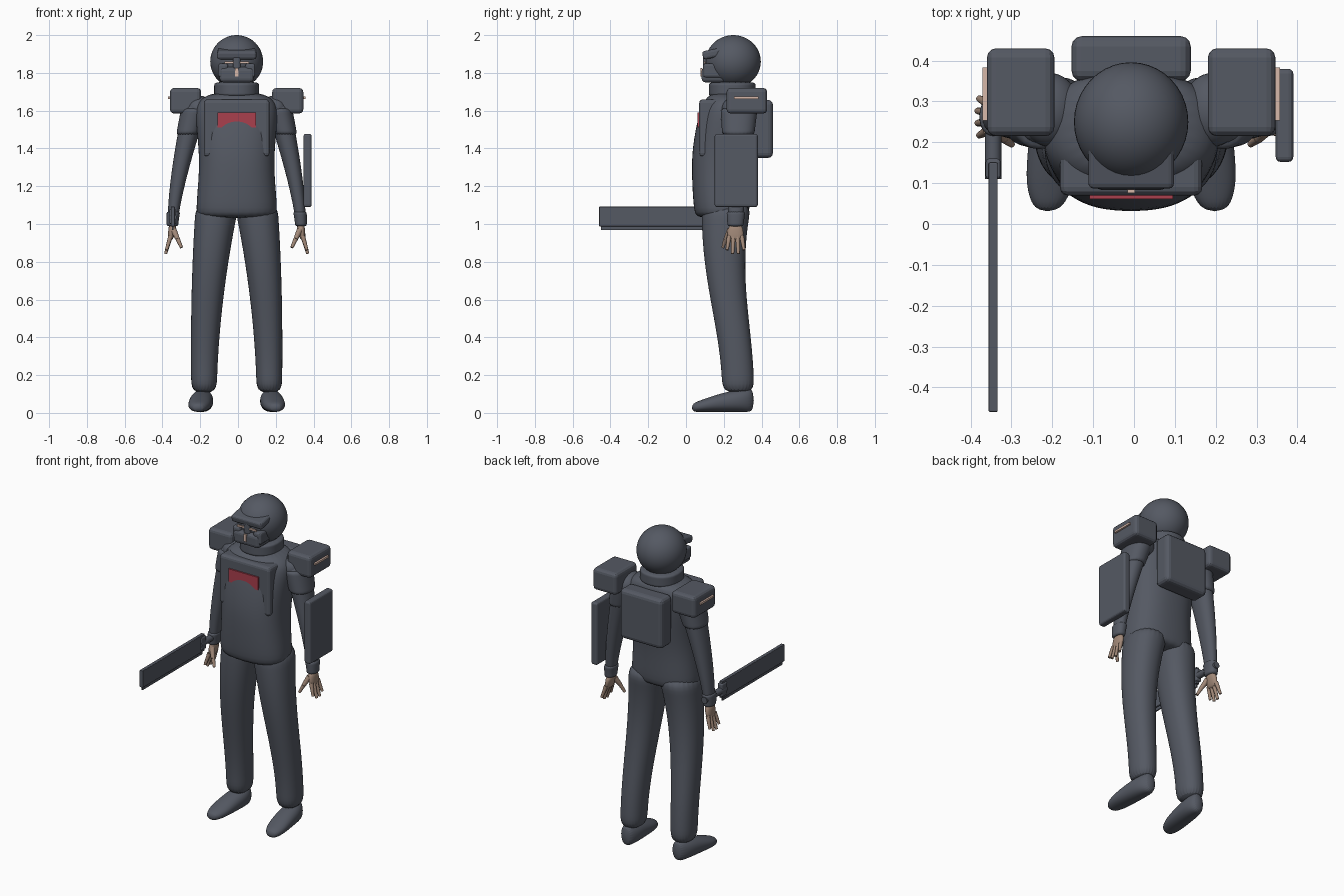
import bpy, bmesh, math
from mathutils import Vector

default_cube = bpy.data.objects.get("Cube")
if default_cube:
    bpy.data.objects.remove(default_cube, do_unlink=True)

MIDDLE = -0.007  # symmetry plane of the figure
LEFT, RIGHT = 1, -1


def material(name, red, green, blue):
    colour = (red, green, blue, 1)
    mat = bpy.data.materials.new(name)
    mat.use_nodes = True
    mat.diffuse_color = colour
    mat.node_tree.nodes["Principled BSDF"].inputs["Base Color"].default_value = colour
    return mat


SLATE = material("slate_grey", 0.09, 0.1, 0.125)
TAN = material("tan_skin", 0.36, 0.25, 0.19)
PALE = material("pale_skin", 0.68, 0.48, 0.4)
RED = material("badge_red", 0.4, 0.05, 0.075)


def finish(name, bm, mat, smooth=True):
    bmesh.ops.recalc_face_normals(bm, faces=bm.faces)
    mesh = bpy.data.meshes.new(name)
    bm.to_mesh(mesh)
    bm.free()
    mesh.materials.append(mat)
    part = bpy.data.objects.new(name, mesh)
    bpy.context.collection.objects.link(part)
    if smooth:
        bpy.ops.object.select_all(action="DESELECT")
        part.select_set(True)
        bpy.context.view_layer.objects.active = part
        bpy.ops.object.shade_smooth_by_angle(angle=math.radians(50))
    return part


def place(side, offset, y, z):
    """Point at a distance from the symmetry plane, on the given side."""
    return Vector((MIDDLE + side * offset, y, z))


def box(name, x, y, z, side=LEFT, mat=SLATE, bevel=0, tilt=0):
    """Box from its ranges, with optional rounded edges."""
    bm = bmesh.new()
    bmesh.ops.create_cube(bm, size=1)
    bmesh.ops.scale(bm, vec=[high - low for low, high in (x, y, z)], verts=bm.verts)
    part = finish(name, bm, mat, smooth=False)
    part.location = place(side, sum(x) / 2, sum(y) / 2, sum(z) / 2)
    part.rotation_euler.x = tilt
    if bevel:
        rounding = part.modifiers.new("rounded_edges", "BEVEL")
        rounding.width, rounding.segments = bevel, 3


def plate(name, half_width, y, z, **options):
    """Box centred on the symmetry plane."""
    box(name, (-half_width, half_width), y, z, **options)


def loft(name, rings, side=LEFT, mat=SLATE, lengthwise=False, power=2.2, sides=24):
    """Skin over rings of (station, offset, other centre, half width, other half)."""
    bm = bmesh.new()
    loops = []
    for station, offset, centre, width, depth in rings:
        loop = []
        for i in range(sides):
            c, s = math.cos(math.tau * i / sides), math.sin(math.tau * i / sides)
            x = offset + width * math.copysign(abs(c) ** (2 / power), c)
            other = centre + depth * math.copysign(abs(s) ** (2 / power), s)
            y, z = (station, other) if lengthwise else (other, station)
            loop.append(bm.verts.new(place(side, x, y, z)))
        loops.append(loop)
    for lower, upper in zip(loops, loops[1:]):
        for i in range(sides):
            bm.faces.new((lower[i - 1], lower[i], upper[i], upper[i - 1]))
    bm.faces.new(loops[0])
    bm.faces.new(loops[-1])
    part = finish(name, bm, mat)
    soften = part.modifiers.new("soften", "SUBSURF")
    soften.levels = soften.render_levels = 2


def stations(start, stop, steps):
    return [start + (stop - start) * i / steps for i in range(steps + 1)]


def ball(name, centre, radii):
    bm = bmesh.new()
    bmesh.ops.create_uvsphere(bm, u_segments=40, v_segments=24, radius=1)
    bmesh.ops.scale(bm, vec=radii, verts=bm.verts)
    finish(name, bm, SLATE).location = centre


def rod(name, start, end, radius, end_radius, mat):
    axis = end - start
    bm = bmesh.new()
    bmesh.ops.create_cone(bm, cap_ends=True, segments=12, radius1=radius,
                          radius2=end_radius, depth=axis.length)
    part = finish(name, bm, mat)
    part.location = (start + end) / 2
    part.rotation_euler = axis.to_track_quat("Z", "Y").to_euler()


# Cross-section rules for the limbs
def arm_ring(z, grow=1.0):
    t = max(0, (z - 1) / 0.65)
    return z, 0.34 - 0.13 * t ** 1.4, 0.262 + 0.02 * t, grow * (0.026 + 0.042 * t), grow * (0.036 + 0.055 * t)


def leg_ring(z):
    t = z - 0.1
    sway = 0.037 * math.cos(math.pi * t / 0.8)
    return z, 0.173 - 0.07 * t * t, 0.24 + sway, 0.068 + 0.047 * t ** 1.5, 0.085 + 0.047 * t * t


def shoe_ring(y):
    t = (y - 0.03) / 0.33
    half_height = 0.022 + 0.04 * math.sin(t * math.pi / 2)
    half_width = 0.03 + 0.032 * (1 - (2 * t - 1) ** 4)
    return y, 0.205 - 0.03 * t, half_height + 0.005, half_width, half_height


# Shirt: height, half width, front and back
shirt = [(1.03, 0.2, 0.06, 0.32), (1.06, 0.22, 0.04, 0.34), (1.25, 0.2, 0.03, 0.34), (1.4, 0.2, 0.03, 0.36),
         (1.6, 0.225, 0.07, 0.38), (1.66, 0.2, 0.1, 0.37), (1.7, 0.12, 0.14, 0.36)]
loft("shirt", [(z, 0, (front + back) / 2, width, (back - front) / 2) for z, width, front, back in shirt],
     power=2.4, sides=28)

# Collar and helmet
loft("collar", [(z, 0, 0.245, 0.12, 0.125) for z in stations(1.67, 1.755, 4)])
ball("helmet", place(LEFT, 0, 0.25, 1.86), (0.14, 0.146, 0.14))

# Face: brow visor, breathing mask and nose
plate("visor", 0.105, (0.087, 0.2), (1.88, 1.925), bevel=0.014, tilt=0.2)
plate("mask", 0.09, (0.083, 0.21), (1.75, 1.83), bevel=0.02)
plate("nose_bridge", 0.02, (0.09, 0.16), (1.82, 1.89), bevel=0.01)
plate("nose_strip", 0.009, (0.076, 0.085), (1.78, 1.825), mat=PALE)

# Chest rig, badge and backpack
plate("chest_plate", 0.174, (0.07, 0.2), (1.47, 1.66), bevel=0.02)
plate("badge", 0.102, (0.061, 0.07), (1.51, 1.59), mat=RED)
plate("backpack", 0.146, (0.35, 0.46), (1.35, 1.657), bevel=0.025)

for side, label in ((LEFT, "left_"), (RIGHT, "right_")):
    # Face details
    box(label + "cheek_guard", (0.045, 0.098), (0.09, 0.2), (1.775, 1.85), side, bevel=0.014)
    box(label + "eye_slit", (0.018, 0.065), (0.094, 0.103), (1.851, 1.861), side, mat=PALE)

    # Chest strap and shoulder box with its pale strip
    box(label + "chest_strap", (0.118, 0.174), (0.07, 0.2), (1.357, 1.655), side, bevel=0.018)
    box(label + "shoulder_box", (0.188, 0.353), (0.215, 0.43), (1.585, 1.72), side, bevel=0.022)
    box(label + "shoulder_strip", (0.34, 0.364), (0.253, 0.383), (1.662, 1.674), side, mat=PALE)

    # Arm, sleeve and glove
    ball(label + "shoulder", place(side, 0.2, 0.28, 1.61), (0.075, 0.09, 0.07))
    loft(label + "arm", [arm_ring(z) for z in stations(1.65, 1, 8)], side)
    loft(label + "sleeve", [arm_ring(z, grow=1.13) for z in stations(1.62, 1.465, 5)], side)
    loft(label + "glove_cuff", [arm_ring(z, grow=1.2) for z in stations(1.07, 0.985, 4)], side)

    # Leg and shoe
    loft(label + "trouser_leg", [leg_ring(z) for z in stations(1.12, 0.1, 10)], side)
    loft(label + "shoe", [shoe_ring(y) for y in stations(0.03, 0.36, 7)], side, lengthwise=True)

    # Hand with spread fingers
    loft(label + "palm", [(1, 0.338, 0.262, 0.022, 0.034), (0.96, 0.343, 0.262, 0.02, 0.044),
                          (0.91, 0.352, 0.262, 0.013, 0.04)], side, mat=TAN)
    for i in range(4):
        spread = i - 1.5
        knuckle = place(side, 0.35, 0.262 + 0.022 * spread, 0.935)
        tip = place(side, 0.378 - 0.004 * abs(spread), 0.262 + 0.03 * spread, 0.84 + 0.01 * spread ** 2)
        rod(f"{label}finger_{i + 1}", knuckle, tip, 0.0125, 0.008, TAN)
    thumb_joint = place(side, 0.312, 0.21, 0.92)
    rod(label + "thumb_base", place(side, 0.335, 0.235, 0.97), thumb_joint, 0.017, 0.012, TAN)
    rod(label + "thumb_tip", thumb_joint, place(side, 0.292, 0.195, 0.875), 0.012, 0.008, TAN)

# Left forearm shield
box("shield", (0.354, 0.397), (0.152, 0.38), (1.09, 1.477), bevel=0.012)

# Right hand blade with its grip
rod("blade_grip", place(RIGHT, 0.338, 0.11, 1.035), place(RIGHT, 0.338, 0.315, 1.035), 0.02, 0.02, SLATE)
box("blade_guard", (0.32, 0.356), (0.11, 0.16), (1, 1.08), RIGHT, bevel=0.008)
box("blade", (0.327, 0.349), (-0.46, 0.15), (0.987, 1.092), RIGHT, bevel=0.003)
box("blade_edge", (0.334, 0.342), (-0.45, 0.14), (0.968, 0.99), RIGHT)
